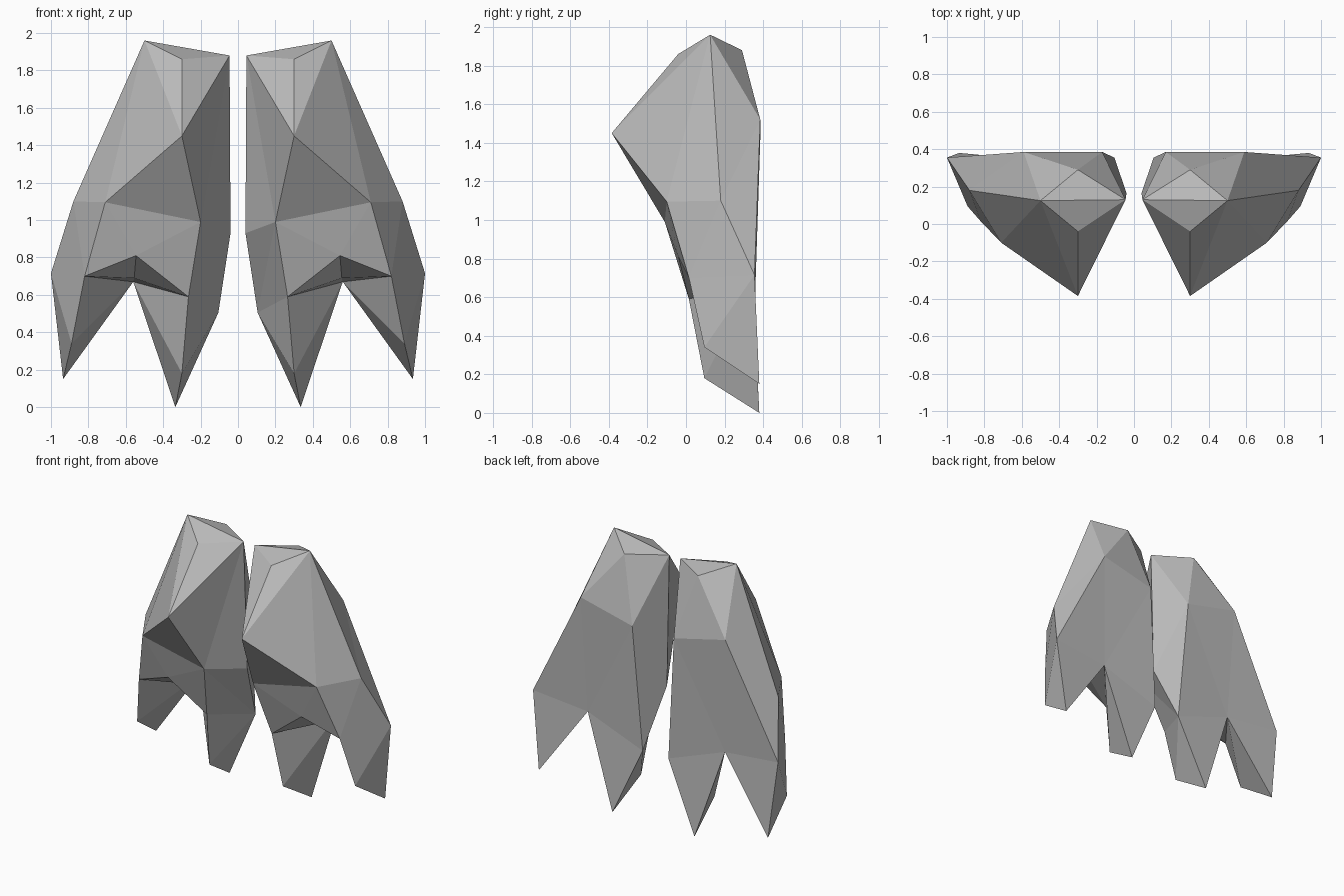
import bpy
import bmesh

cube = bpy.data.objects.get("Cube")
if cube:
    bpy.data.objects.remove(cube, do_unlink=True)

# Plain grey finish
grey = bpy.data.materials.new("plain_grey")
grey.use_nodes = True
colour = (0.5, 0.5, 0.5, 1)
grey.diffuse_color = colour
grey.node_tree.nodes["Principled BSDF"].inputs["Base Color"].default_value = colour

# Named corners of one faceted two-clawed foot
corners = {
    # crown
    "crown_outer": (.5, .125, 1.96), "crown_inner": (.045, .13, 1.88),
    "crown_front": (.3, -.04, 1.86), "crown_back": (.3, .29, 1.88),
    # body
    "ridge": (.3, -.385, 1.45), "back_outer": (.59, .385, 1.52),
    "back_inner": (.17, .385, 1.42), "hip": (.88, .18, 1.1),
    "knuckle_outer": (.71, -.1, 1.095), "knuckle_inner": (.2, -.11, .99),
    "waist": (.04, .165, .93),
    # web between the claws
    "arch": (.545, -.04, .81), "web": (.555, .15, .69), "crotch": (.56, .345, .67),
    # outer claw
    "heel_outer": (1, .355, .715), "brow_outer": (.82, .015, .7),
    "toe_outer": (.89, .095, .34), "tip_outer": (.935, .38, .15),
    # inner claw
    "heel_inner": (.105, .355, .505), "brow_inner": (.265, .015, .59),
    "toe_inner": (.3, .095, .18), "tip_inner": (.335, .38, 0),
}

# Each fan joins a hub corner to the neighbouring corners around it
fans = {
    # crown and sides
    "crown_outer": ["crown_back", "crown_inner", "crown_front", "ridge",
                    "knuckle_outer", "hip", "back_outer", "crown_back"],
    "crown_inner": ["crown_front", "ridge", "knuckle_inner", "waist",
                    "back_inner", "crown_back"],
    # back and inner flank
    "back_inner": ["crown_back", "back_outer", "crotch", "heel_inner", "waist"],
    # front
    "knuckle_inner": ["ridge", "knuckle_outer", "arch", "brow_inner",
                      "heel_inner", "waist"],
    "arch": ["knuckle_outer", "brow_outer", "web", "brow_inner"],
    # claws
    "crotch": ["heel_inner", "tip_inner", "toe_inner", "brow_inner", "web",
               "brow_outer", "toe_outer", "tip_outer", "heel_outer", "back_outer"],
    "heel_outer": ["back_outer", "hip", "brow_outer", "toe_outer", "tip_outer"],
    "brow_outer": ["hip", "knuckle_outer"],
    "heel_inner": ["brow_inner", "toe_inner", "tip_inner"],
}


def build_foot(name, side):
    """Make one foot; side is 1 for left and -1 for right."""
    bm = bmesh.new()
    vert = {key: bm.verts.new((x * side, y, z)) for key, (x, y, z) in corners.items()}
    for hub, ring in fans.items():
        for first, second in zip(ring, ring[1:]):
            bm.faces.new((vert[hub], vert[first], vert[second]))
    bmesh.ops.recalc_face_normals(bm, faces=bm.faces)
    mesh = bpy.data.meshes.new(name)
    bm.to_mesh(mesh)
    bm.free()
    mesh.materials.append(grey)
    bpy.context.collection.objects.link(bpy.data.objects.new(name, mesh))


build_foot("left_clawed_foot", 1)
build_foot("right_clawed_foot", -1)
